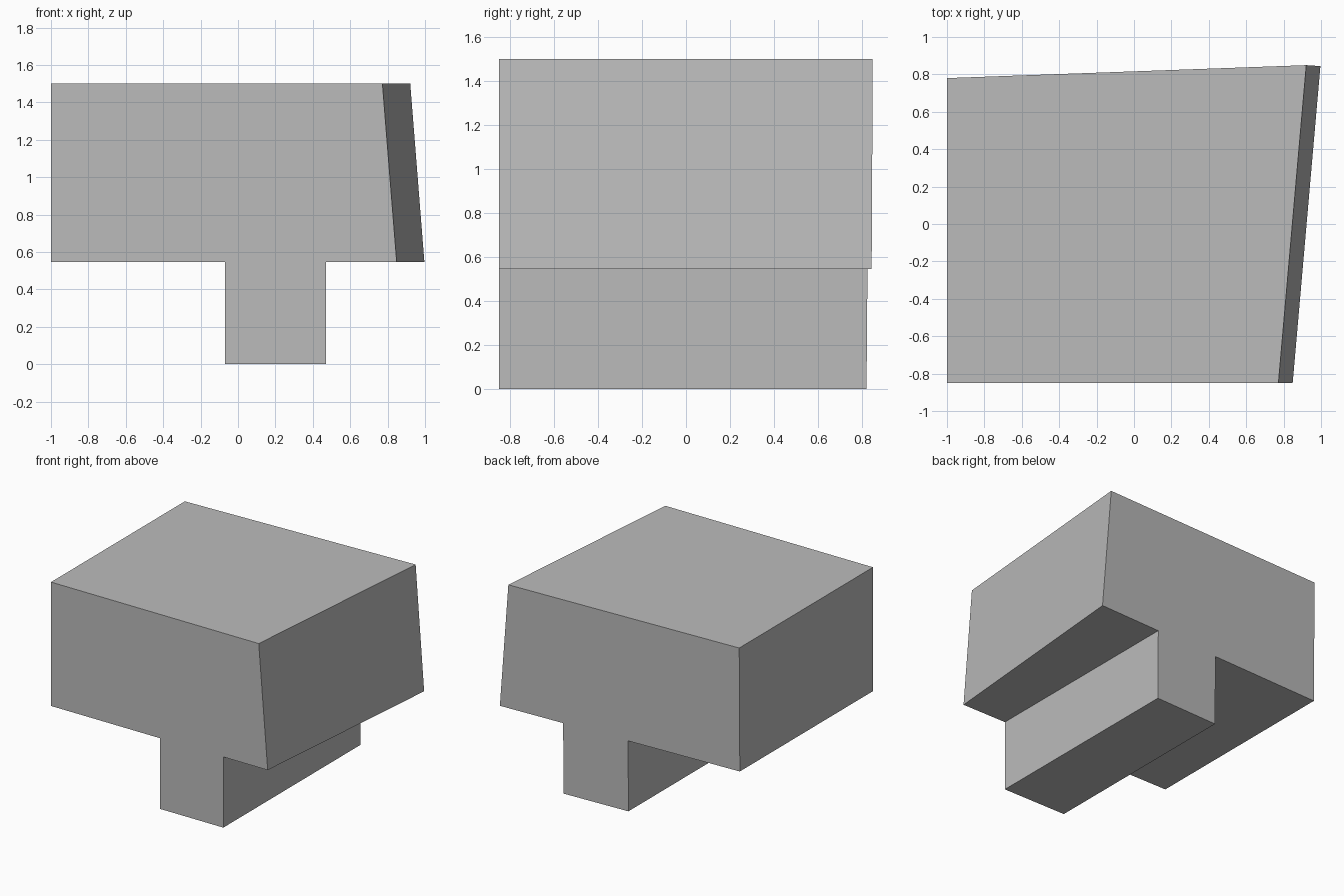
import bpy
import bmesh
from mathutils import Vector

cube = bpy.data.objects.get("Cube")
if cube:
    bpy.data.objects.remove(cube, do_unlink=True)

# Plain grey material
grey = bpy.data.materials.new("plain grey")
grey.use_nodes = True
colour = (0.5, 0.5, 0.5, 1)
grey.diffuse_color = colour
grey.node_tree.nodes["Principled BSDF"].inputs["Base Color"].default_value = colour

FRONT, TOP, LEDGE = -0.85, 1.5, 0.545
STEM = (-0.07, 0.47)


def back_y(x, z):
    """Depth of the slightly skewed back face."""
    return 0.816 + 0.036 * x + 0.008 * (z - TOP)


def side_x(y, z):
    """Position of the splayed and leaning left side."""
    return 0.772 + 0.0875 * (y - FRONT) + 0.08 * (TOP - z)


# T-shaped profile, with None where it meets the splayed side
profile = [(-1, TOP), (-1, LEDGE), (STEM[0], LEDGE), (STEM[0], 0),
           (STEM[1], 0), (STEM[1], LEDGE), (None, LEDGE), (None, TOP)]

bm = bmesh.new()
front, back = [], []
for x, z in profile:
    front_x = side_x(FRONT, z) if x is None else x
    back_x = side_x(back_y(1, z), z) if x is None else x
    front.append(bm.verts.new(Vector((front_x, FRONT, z))))
    back.append(bm.verts.new(Vector((back_x, back_y(back_x, z), z))))

# End caps and the walls joining them
bm.faces.new(front)
bm.faces.new(back[::-1])
for i in range(len(profile)):
    j = (i + 1) % len(profile)
    bm.faces.new((front[i], back[i], back[j], front[j]))
bmesh.ops.recalc_face_normals(bm, faces=bm.faces)

mesh = bpy.data.meshes.new("block_with_stem")
bm.to_mesh(mesh)
bm.free()
mesh.materials.append(grey)
block = bpy.data.objects.new("block_with_stem", mesh)
bpy.context.collection.objects.link(block)
